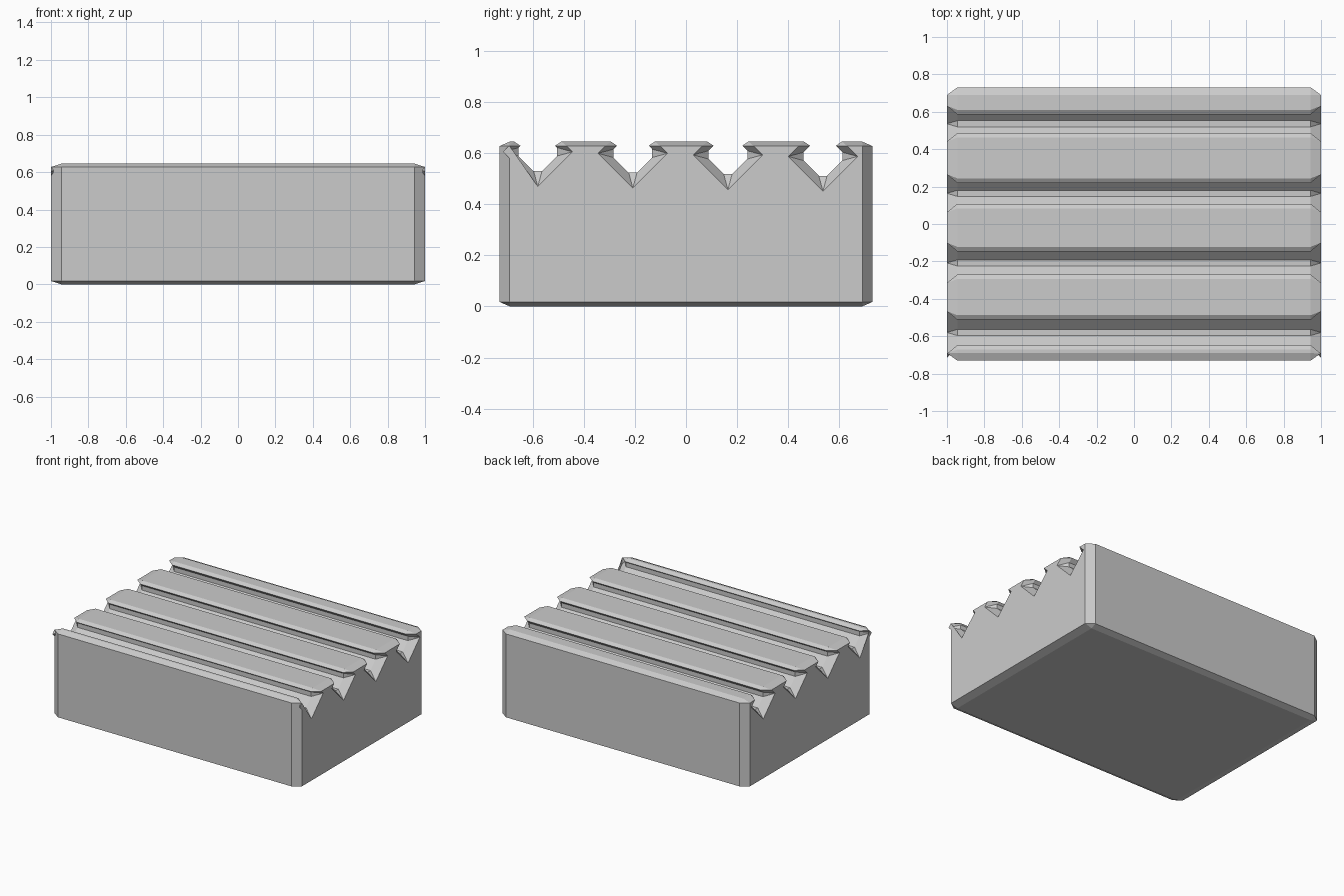
import bpy, bmesh

if "Cube" in bpy.data.objects:
    bpy.data.objects.remove(bpy.data.objects["Cube"])

# Local space is a 2-unit cube; the object scale squashes it (and its bevel)
SX, SY, SZ = 1.0, 0.73, 0.3225
TOP = 2 * SZ
HALF = 0.092          # half diagonal of each diamond groove

# Side profile (y, z): block with a row of undercut diamond grooves along the top
profile = [(-SY, 0), (SY, 0), (SY, TOP)]
for i in reversed(range(4)):
    cy = -0.58 + 0.372 * i
    cz = 0.605 - 0.006 * i
    lip = HALF - (TOP - cz)
    profile += [(cy + lip, TOP), (cy + HALF, cz), (cy, cz - HALF),
                (cy - HALF, cz), (cy - lip, TOP)]
profile.append((-SY, TOP))

# Extrude the profile along x
bm = bmesh.new()
face = bm.faces.new([bm.verts.new((-1, y / SY, z / SZ)) for y, z in profile])
ext = bmesh.ops.extrude_face_region(bm, geom=[face])
bmesh.ops.translate(bm, vec=(2, 0, 0),
                    verts=[g for g in ext["geom"] if isinstance(g, bmesh.types.BMVert)])
bmesh.ops.recalc_face_normals(bm, faces=bm.faces)
mesh = bpy.data.meshes.new("grooved_block")
bm.to_mesh(mesh)
bm.free()

block = bpy.data.objects.new("grooved_block", mesh)
bpy.context.collection.objects.link(block)
block.scale = (SX, SY, SZ)

# Single-segment chamfer on every edge
bevel = block.modifiers.new("chamfer", "BEVEL")
bevel.width = 0.055
bevel.segments = 1
bevel.limit_method = "ANGLE"
bevel.use_clamp_overlap = False
